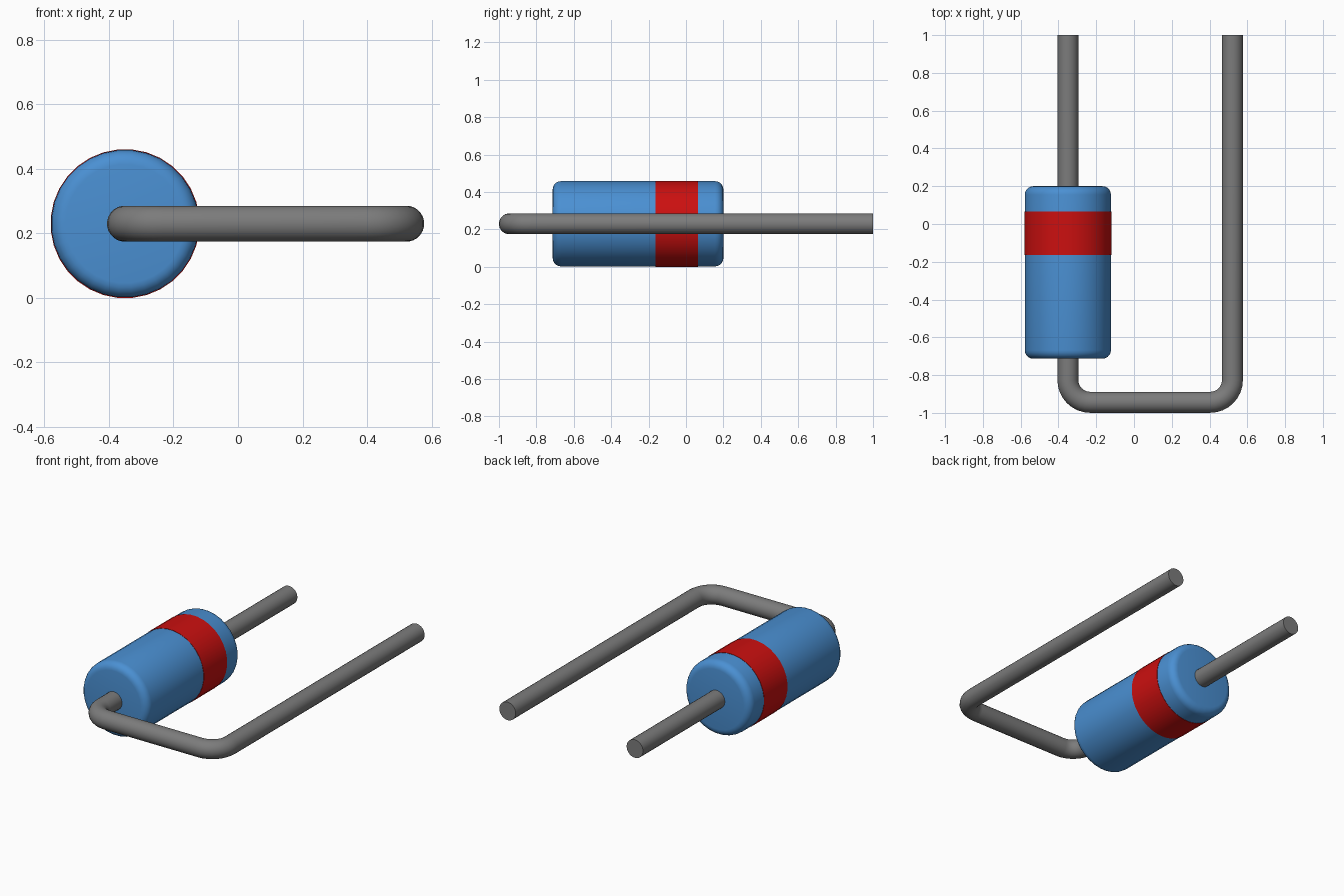
import bpy, bmesh, math
from mathutils import Vector

cube = bpy.data.objects.get("Cube")
if cube:
    bpy.data.objects.remove(cube, do_unlink=True)


def make_material(name, rgb):
    mat = bpy.data.materials.new(name)
    mat.use_nodes = True
    mat.diffuse_color = (*rgb, 1)
    mat.node_tree.nodes["Principled BSDF"].inputs["Base Color"].default_value = (*rgb, 1)
    return mat


BLUE = make_material("blue casing", (0.069, 0.279, 0.65))
RED = make_material("red band", (0.6, 0.005, 0.005))
GREY = make_material("grey metal", (0.2, 0.2, 0.2))

AXIS_X, AXIS_Z = -0.35, 0.23


def add_tube(name, stations, sides, mat):
    """Bridge rings given as (centre, in-plane side direction, radius); cap both ends."""
    bm = bmesh.new()
    rings = []
    for centre, side, radius in stations:
        ring = []
        for i in range(sides):
            a = 2 * math.pi * (i + 0.5) / sides
            offset = side * math.cos(a) + Vector((0, 0, 1)) * math.sin(a)
            ring.append(bm.verts.new(centre + offset * radius))
        rings.append(ring)
    for r0, r1 in zip(rings, rings[1:]):
        for i in range(sides):
            j = (i + 1) % sides
            bm.faces.new((r0[i], r0[j], r1[j], r1[i]))
    bm.faces.new(rings[0])
    bm.faces.new(rings[-1])
    bmesh.ops.recalc_face_normals(bm, faces=bm.faces)
    mesh = bpy.data.meshes.new(name)
    bm.to_mesh(mesh)
    bm.free()
    mesh.materials.append(mat)
    obj = bpy.data.objects.new(name, mesh)
    bpy.context.collection.objects.link(obj)
    bpy.ops.object.select_all(action='DESELECT')
    obj.select_set(True)
    bpy.context.view_layer.objects.active = obj
    bpy.ops.object.shade_smooth_by_angle(angle=math.radians(40))
    return obj


def along_y(profile):
    """Turn (y, radius) pairs into stations on the casing axis."""
    return [(Vector((AXIS_X, y, AXIS_Z)), Vector((1, 0, 0)), r) for y, r in profile]


# Casing: cylinder with rounded rims
FRONT, BACK, R, RIM = -0.713, 0.2, 0.229, 0.045
arc = [math.pi / 2 * k / 5 for k in range(6)]
profile = [(FRONT + RIM * (1 - math.sin(a)), R - RIM * (1 - math.cos(a)))
           for a in reversed(arc)]
profile += [(BACK - RIM * (1 - math.sin(a)), R - RIM * (1 - math.cos(a))) for a in arc]
add_tube("casing", along_y(profile), 32, BLUE)

# Painted polarity band
add_tube("polarity_band", along_y([(-0.163, 0.231), (0.065, 0.231)]), 32, RED)

# Wire lead: runs through the casing and folds back in a U with rounded corners
WIRE_R, BEND, LEFT_X, FRONT_Y = 0.056, 0.118, 0.521, -0.944
wire = [(Vector((AXIS_X, 1, AXIS_Z)), Vector((1, 0, 0)), WIRE_R)]
for corner_x, start in ((AXIS_X + BEND, math.pi), (LEFT_X - BEND, 1.5 * math.pi)):
    for k in range(9):
        a = start + math.pi / 2 * k / 8
        out = Vector((math.cos(a), math.sin(a), 0))
        centre = Vector((corner_x, FRONT_Y + BEND, AXIS_Z)) + out * BEND
        wire.append((centre, -out, WIRE_R))
wire.append((Vector((LEFT_X, 1, AXIS_Z)), Vector((-1, 0, 0)), WIRE_R))
add_tube("wire_lead", wire, 24, GREY)
